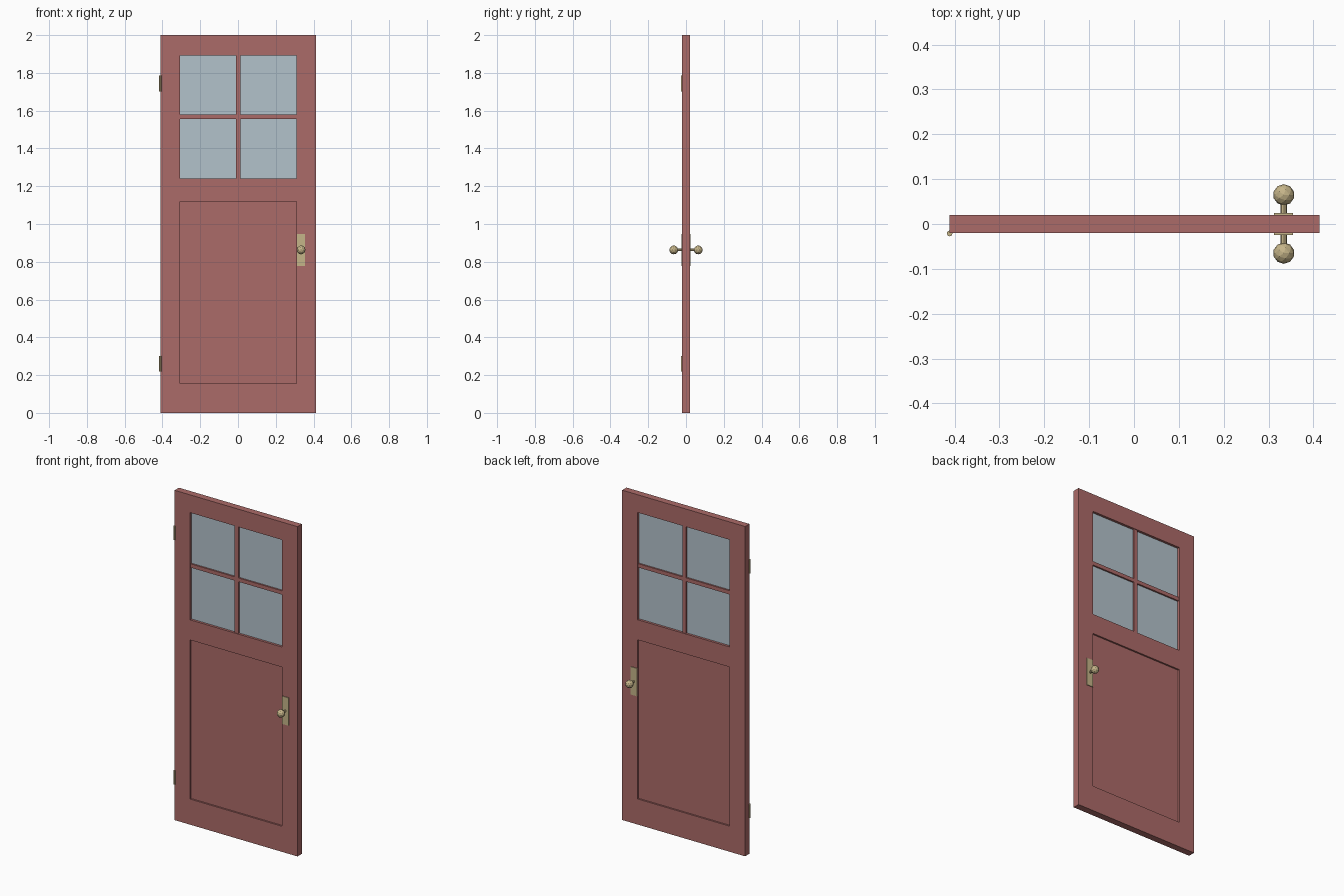
import bpy, bmesh
from mathutils import Matrix, Vector

if "Cube" in bpy.data.objects:
    bpy.data.objects.remove(bpy.data.objects["Cube"])


def material(name, rgb):
    m = bpy.data.materials.new(name)
    m.diffuse_color = (*rgb, 1)
    m.use_nodes = True
    m.node_tree.nodes["Principled BSDF"].inputs["Base Color"].default_value = m.diffuse_color
    return m


RED = material("red_paint", (0.41, 0.145, 0.138))
GLASS = material("pale_blue_glass", (0.45, 0.54, 0.60))
BRASS = material("brass", (0.56, 0.46, 0.25))


def finish(name, bm, mat):
    me = bpy.data.meshes.new(name)
    bm.to_mesh(me)
    bm.free()
    me.materials.append(mat)
    ob = bpy.data.objects.new(name, me)
    bpy.context.collection.objects.link(ob)
    return ob


def box(name, x, y, z, mat):
    """Box from (min, max) ranges on each axis."""
    bm = bmesh.new()
    bmesh.ops.create_cube(bm, size=1)
    for v in bm.verts:
        v.co = Vector([(r[0] + r[1]) / 2 + c * (r[1] - r[0]) for r, c in zip((x, y, z), v.co)])
    return finish(name, bm, mat)


def rod(name, centre, radius, length, sides, axis, mat):
    bm = bmesh.new()
    rot = Matrix.Rotation(1.5707963, 4, 'X') if axis == 'Y' else Matrix()
    bmesh.ops.create_cone(bm, cap_ends=True, segments=sides, radius1=radius, radius2=radius,
                          depth=length, matrix=Matrix.Translation(centre) @ rot)
    return finish(name, bm, mat)


def cut(target, x, y, z):
    cutter = box("cutter", x, y, z, RED)
    cutter.hide_render = True
    mod = target.modifiers.new("cut", 'BOOLEAN')
    mod.operation, mod.solver, mod.object = 'DIFFERENCE', 'EXACT', cutter
    bpy.context.view_layer.objects.active = target
    bpy.ops.object.modifier_apply(modifier=mod.name)
    bpy.data.objects.remove(cutter)


T = 0.0206                      # half the door thickness
OPEN_X = (-0.307, 0.310)        # opening shared by window and panel
WIN_Z = (1.242, 1.892)

# door slab with window opening and a sunk panel on both faces
door = box("door_slab", (-0.411, 0.414), (-T, T), (0, 2), RED)
cut(door, OPEN_X, (-0.1, 0.1), WIN_Z)
for s in (-1, 1):
    cut(door, OPEN_X, sorted((s * (T - 0.010), s * 0.1)), (0.155, 1.12))

# glass and glazing bars
box("window_glass", OPEN_X, (-0.006, 0.006), WIN_Z, GLASS)
box("vertical_glazing_bar", (-0.0105, 0.0135), (-0.0165, 0.0165), WIN_Z, RED)
box("horizontal_glazing_bar", OPEN_X, (-0.0155, 0.0155), (1.557, 1.580), RED)

# handle set on each face
for s, side in ((-1, "front"), (1, "back")):
    box(side + "_handle_plate", (0.312, 0.355), sorted((s * (T - 0.002), s * (T + 0.004))),
        (0.778, 0.947), BRASS)
    rod(side + "_knob_stem", (0.334, s * 0.038, 0.863), 0.007, 0.04, 8, 'Y', BRASS)
    bm = bmesh.new()
    bmesh.ops.create_icosphere(bm, subdivisions=2, radius=0.0238,
                               matrix=Matrix.Translation((0.334, s * 0.065, 0.863)))
    finish(side + "_knob", bm, BRASS)

# hinge barrels
for name, z in (("lower_hinge", 0.26), ("upper_hinge", 1.743)):
    rod(name, (-0.411, -T - 0.0005, z), 0.0065, 0.084, 8, 'Z', BRASS)
